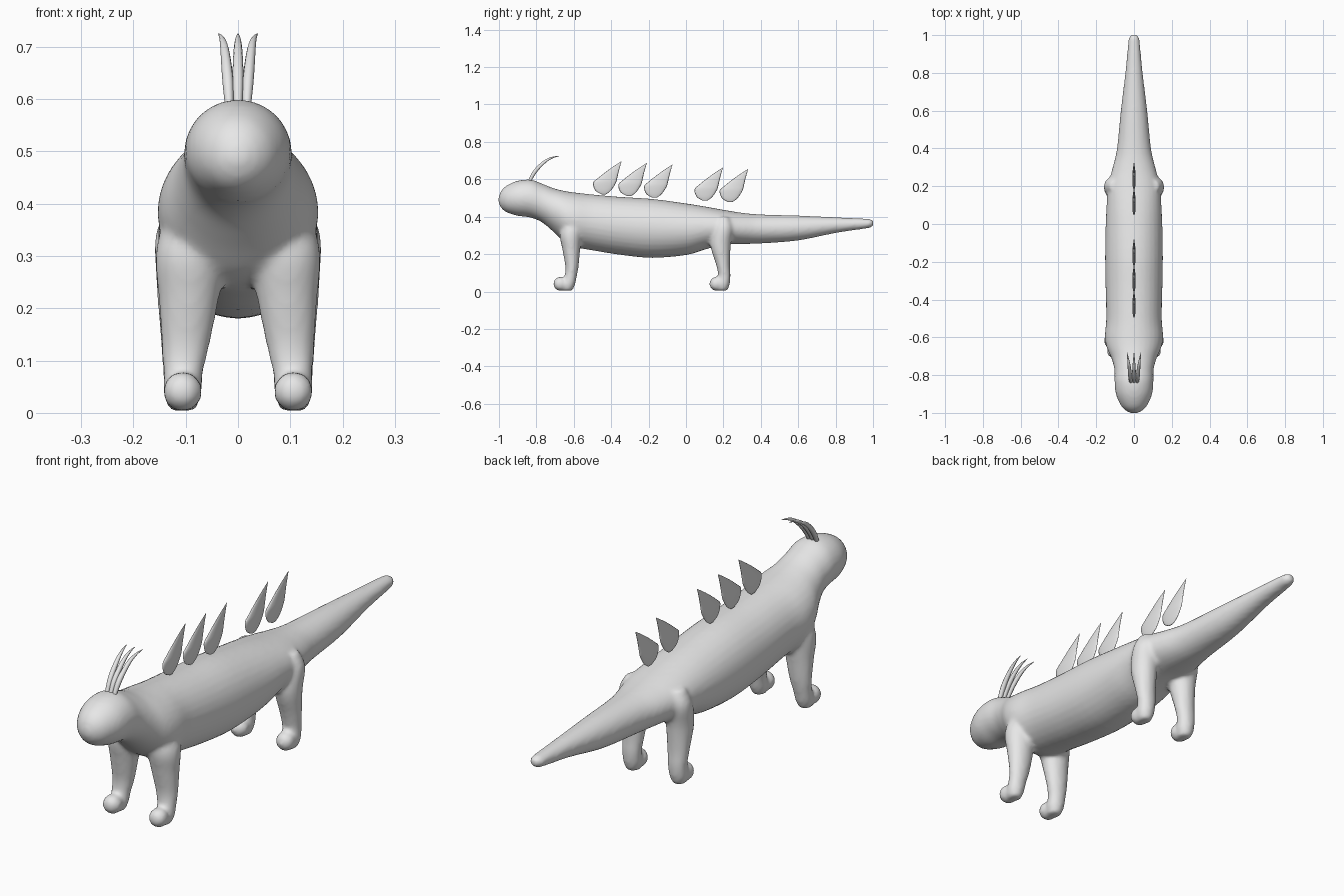
import bpy
import bmesh
from math import cos, sin, tau
from mathutils import Vector, Matrix

cube = bpy.data.objects.get("Cube")
if cube:
    bpy.data.objects.remove(cube, do_unlink=True)

grey = bpy.data.materials.new("plain grey")
grey.use_nodes = True
grey.diffuse_color = (0.8, 0.8, 0.8, 1)
grey.node_tree.nodes["Principled BSDF"].inputs["Base Color"].default_value = grey.diffuse_color

X, Y, Z = (Vector(a) for a in ((1, 0, 0), (0, 1, 0), (0, 0, 1)))


def smooth_rows(rows, steps=4):
    """Pass a Catmull-Rom curve through the section rows."""
    p = [Vector(r) for r in rows]
    p = [p[0]] + p + [p[-1]]
    out = []
    for a, b, c, d in zip(p, p[1:], p[2:], p[3:]):
        for i in range(steps):
            t = i / steps
            out.append(b + (c - a) * (t / 2)
                       + (a * 2 - b * 5 + c * 4 - d) * (t * t / 2)
                       + (b * 3 - a - c * 3 + d) * (t ** 3 / 2))
    return out + [p[-1]]


def loft(bm, sections, u, v, sides=24):
    """Skin elliptical sections (centre, radius along u, radius along v)."""
    rings = []
    for centre, ru, rv in sections:
        rings.append([bm.verts.new(centre + u * (ru * cos(tau * i / sides))
                                   + v * (rv * sin(tau * i / sides)))
                      for i in range(sides)])
    for a, b in zip(rings, rings[1:]):
        for i in range(sides):
            j = (i + 1) % sides
            bm.faces.new((a[i], a[j], b[j], b[i]))
    bm.faces.new(rings[0][::-1])
    bm.faces.new(rings[-1])


def finish(bm, name):
    bmesh.ops.recalc_face_normals(bm, faces=bm.faces)
    for f in bm.faces:
        f.smooth = True
    mesh = bpy.data.meshes.new(name)
    bm.to_mesh(mesh)
    bm.free()
    mesh.materials.append(grey)
    obj = bpy.data.objects.new(name, mesh)
    bpy.context.collection.objects.link(obj)
    return obj


# Head, trunk and tail: y, top, bottom, half width
TRUNK = [
    (-1.003, .50, .48, .01), (-.99, .535, .45, .04), (-.96, .566, .424, .07),
    (-.9, .592, .405, .096), (-.83, .598, .395, .103), (-.77, .577, .37, .104),
    (-.71, .553, .32, .12), (-.65, .538, .265, .146), (-.59, .529, .237, .154),
    (-.5, .519, .22, .147), (-.35, .506, .196, .15), (-.18, .495, .18, .153),
    (0, .471, .195, .15), (.1, .455, .224, .145), (.2, .437, .25, .138),
    (.3, .421, .254, .113), (.4, .412, .257, .09), (.6, .406, .273, .07),
    (.8, .397, .313, .046), (.95, .39, .335, .032), (.99, .386, .343, .025),
    (1.003, .376, .356, .01),
]
bm = bmesh.new()
loft(bm, [(Vector((0, y, (top + low) / 2)), w, (top - low) / 2)
          for y, top, low, w in smooth_rows(TRUNK)], X, Z, 32)

# Legs: x, y, z, radius across, radius along
FRONT_LEG = [
    (.08, -.59, .41, .05, .06), (.09, -.615, .31, .067, .06),
    (.094, -.613, .22, .058, .047), (.1, -.61, .13, .046, .035),
    (.105, -.618, .075, .038, .033), (.106, -.63, .035, .036, .036),
    (.106, -.637, .004, .024, .03),
]
HIND_LEG = [
    (.1, .2, .4, .03, .03), (.1, .2, .34, .058, .055),
    (.102, .185, .25, .054, .055), (.104, .197, .15, .045, .038),
    (.105, .205, .085, .039, .033), (.106, .197, .035, .036, .036),
    (.106, .19, .004, .024, .03),
]
for rows, toe_y in ((FRONT_LEG, -.672), (HIND_LEG, .163)):
    for side in (1, -1):
        loft(bm, [(Vector((side * x, y, z)), rx, ry)
                  for x, y, z, rx, ry in smooth_rows(rows)], X, Y)
        bmesh.ops.create_uvsphere(bm, u_segments=24, v_segments=16, radius=.038,
                                  matrix=Matrix.Translation((side * .106, toe_y, .041)))

# Fuse trunk and legs into one skin
body = finish(bm, "body")
fuse = body.modifiers.new("fuse", 'REMESH')
fuse.mode = 'VOXEL'
fuse.voxel_size = .009
fuse.use_smooth_shade = True
soften = body.modifiers.new("soften", 'SMOOTH')
soften.factor = .5
soften.iterations = 6

# Floating back plates: height, centre shift, half length
PLATE = [(0, 0, .012), (.02, -.003, .042), (.06, .004, .061), (.085, .02, .052),
         (.12, .046, .034), (.15, .071, .017), (.176, .095, .001)]
for n, (y, z) in enumerate([(-.44, .52), (-.305, .511), (-.168, .502),
                            (.102, .486), (.237, .479)]):
    bm = bmesh.new()
    loft(bm, [(Vector((0, y + shift, z + h)), r * .15, r)
              for h, shift, r in smooth_rows(PLATE, 3)], X, Y, 16)
    finish(bm, f"back_plate_{n + 1}")

# Three curved strands on the head: spread, y, z, thickness
STRAND = [(.017, -.835, .592, .8), (.019, -.815, .63, 1), (.022, -.788, .664, .95),
          (.026, -.75, .698, .75), (.031, -.715, .716, .45), (.037, -.68, .724, .1)]
for name, side in (("left", 1), ("middle", 0), ("right", -1)):
    curve = bpy.data.curves.new(f"{name}_head_strand", 'CURVE')
    curve.dimensions = '3D'
    curve.bevel_depth = .0105
    curve.bevel_resolution = 3
    curve.use_fill_caps = True
    rows = smooth_rows(STRAND)
    spline = curve.splines.new('POLY')
    spline.points.add(len(rows) - 1)
    for point, (x, y, z, r) in zip(spline.points, rows):
        point.co = (side * x, y, z, 1)
        point.radius = r
    spline.use_smooth = True
    curve.materials.append(grey)
    strand = bpy.data.objects.new(curve.name, curve)
    bpy.context.collection.objects.link(strand)
    bpy.ops.object.select_all(action='DESELECT')
    strand.select_set(True)
    bpy.context.view_layer.objects.active = strand
    bpy.ops.object.convert(target='MESH')
